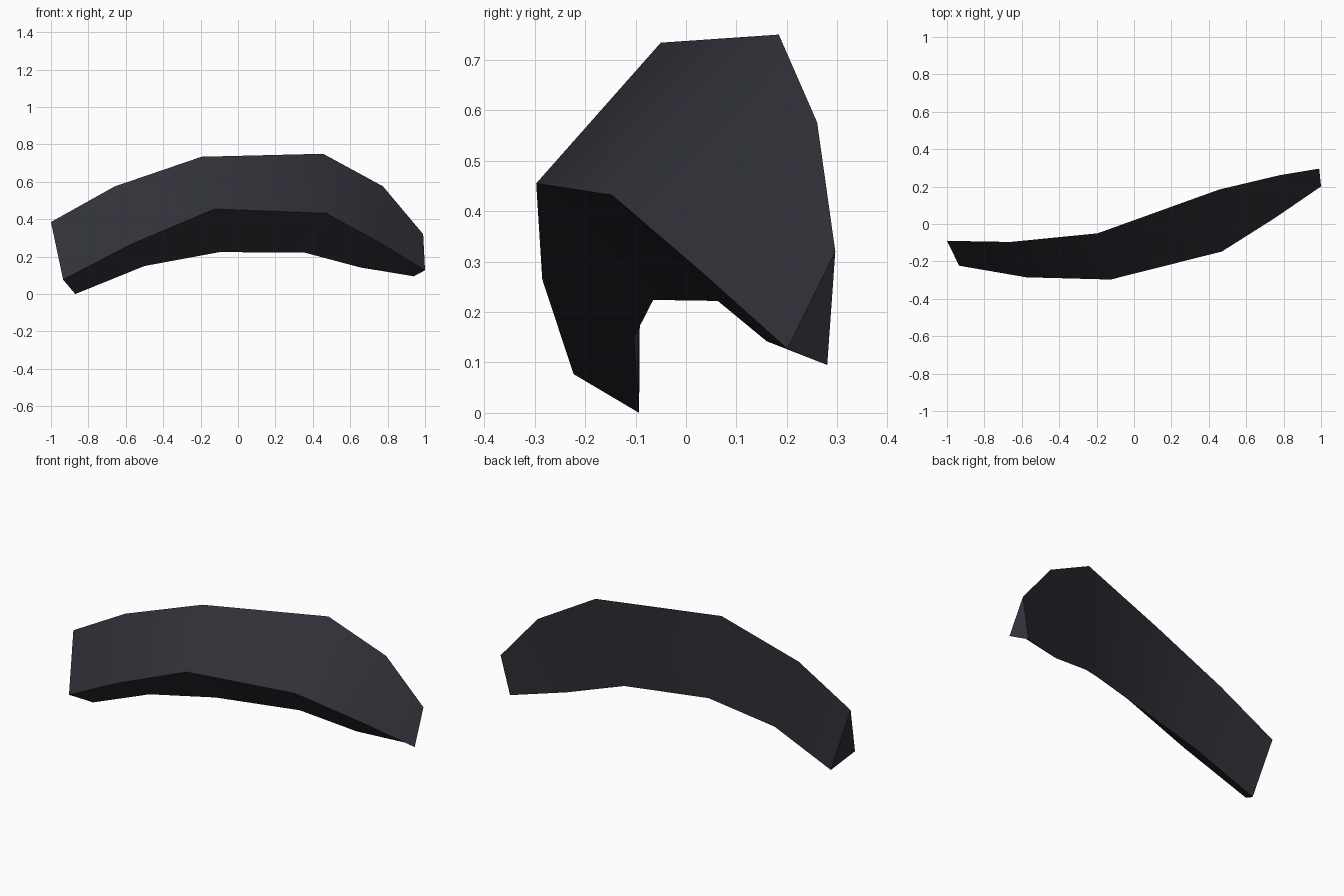
import bpy, bmesh, math

if "Cube" in bpy.data.objects:
    bpy.data.objects.remove(bpy.data.objects["Cube"])

# One flat colour for the whole shell
mat = bpy.data.materials.new("charcoal")
mat.diffuse_color = (0.03, 0.03, 0.04, 1)
mat.use_nodes = True
mat.node_tree.nodes["Principled BSDF"].inputs["Base Color"].default_value = mat.diffuse_color

# Three long edges of the curved wedge, left to right
top_edge = [(-1, -.09, .385), (-.66, -.096, .575), (-.195, -.05, .734),
            (.455, .184, .75), (.775, .26, .576), (.99, .296, .32)]
front_edge = [(-.935, -.223, .077), (-.575, -.285, .265), (-.125, -.297, .455),
              (.47, -.147, .432), (.75, .03, .28), (1, .201, .127)]
back_edge = [(-.87, -.093, 0), (-.5, -.103, .15), (-.1, -.065, .224),
             (.355, .063, .222), (.655, .16, .142), (.94, .28, .095)]

bm = bmesh.new()
rings = [[bm.verts.new(p) for p in ring]
         for ring in zip(top_edge, front_edge, back_edge)]

# Skin the triangular sections, then close both ends
for a, b in zip(rings, rings[1:]):
    for i in range(3):
        j = (i + 1) % 3
        bm.faces.new((a[i], a[j], b[j], b[i]))
bm.faces.new(rings[0])
bm.faces.new(rings[-1])
bmesh.ops.recalc_face_normals(bm, faces=bm.faces)

mesh = bpy.data.meshes.new("curved_wedge")
bm.to_mesh(mesh)
bm.free()
mesh.materials.append(mat)
wedge = bpy.data.objects.new("curved_wedge", mesh)
bpy.context.collection.objects.link(wedge)

# Smooth along the length, sharp along the three ridges
bpy.context.view_layer.objects.active = wedge
wedge.select_set(True)
bpy.ops.object.shade_smooth_by_angle(angle=math.radians(35))
